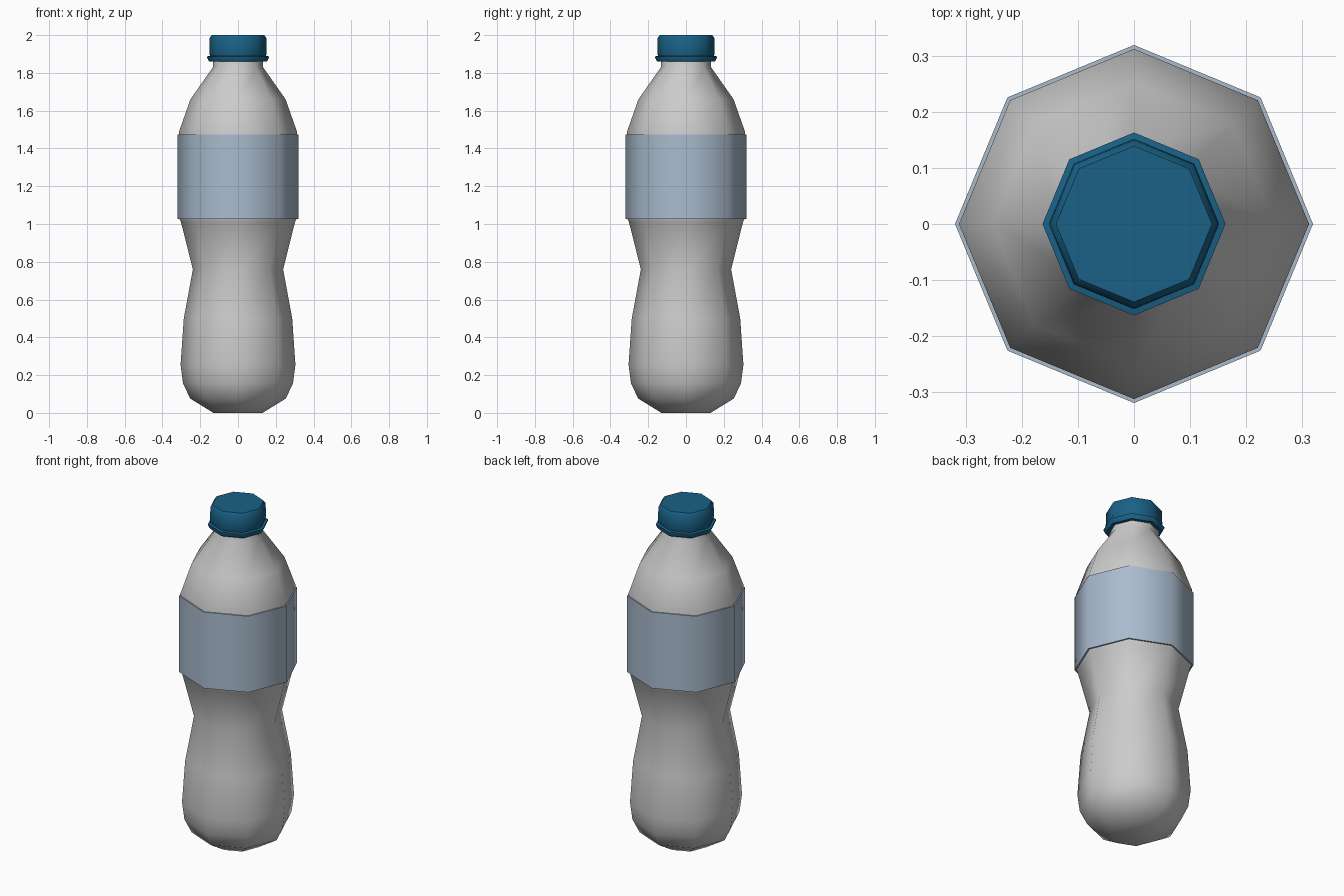
import bpy, bmesh
from math import cos, sin, pi, radians

if "Cube" in bpy.data.objects:
    bpy.data.objects.remove(bpy.data.objects["Cube"])

SIDES = 8


def lathe(name, profile, angle, color=None, ring=False):
    """Revolve (radius, z) points into an octagonal solid; ring closes the profile on itself."""
    bm = bmesh.new()
    rings = [[bm.verts.new((r * cos(2 * pi * i / SIDES), r * sin(2 * pi * i / SIDES), z))
              for i in range(SIDES)] for r, z in profile]
    pairs = list(zip(rings, rings[1:]))
    if ring:
        pairs.append((rings[-1], rings[0]))
    else:
        bm.faces.new(rings[0][::-1])
        bm.faces.new(rings[-1])
    for a, b in pairs:
        for i in range(SIDES):
            j = (i + 1) % SIDES
            bm.faces.new((a[i], a[j], b[j], b[i]))
    bmesh.ops.recalc_face_normals(bm, faces=bm.faces)
    mesh = bpy.data.meshes.new(name)
    bm.to_mesh(mesh)
    bm.free()
    obj = bpy.data.objects.new(name, mesh)
    bpy.context.collection.objects.link(obj)
    if color:
        mat = bpy.data.materials.new(name + "_material")
        mat.diffuse_color = (*color, 1)
        mat.use_nodes = True
        mat.node_tree.nodes["Principled BSDF"].inputs["Base Color"].default_value = mat.diffuse_color
        mesh.materials.append(mat)
    bpy.ops.object.select_all(action='DESELECT')
    obj.select_set(True)
    bpy.context.view_layer.objects.active = obj
    bpy.ops.object.shade_smooth_by_angle(angle=radians(angle))
    return obj


# Bottle body with pinched waist, shoulder and neck
lathe("bottle_body", [
    (0.13, 0.0), (0.252, 0.075), (0.291, 0.155), (0.304, 0.255), (0.287, 0.50),
    (0.239, 0.76), (0.302, 1.01), (0.312, 1.03), (0.312, 1.49), (0.252, 1.66),
    (0.133, 1.83), (0.133, 1.90)], 50)

# Wrapped label band
lathe("label", [(0.310, 1.026), (0.319, 1.026), (0.319, 1.475), (0.310, 1.475)],
      50, (0.40, 0.50, 0.62), ring=True)

# Screw cap with flared tamper ring
lathe("cap", [
    (0.13, 1.86), (0.153, 1.86), (0.163, 1.88), (0.163, 1.887), (0.148, 1.89),
    (0.152, 1.905), (0.15, 1.985), (0.139, 2.0)], 50, (0.01, 0.12, 0.24))
